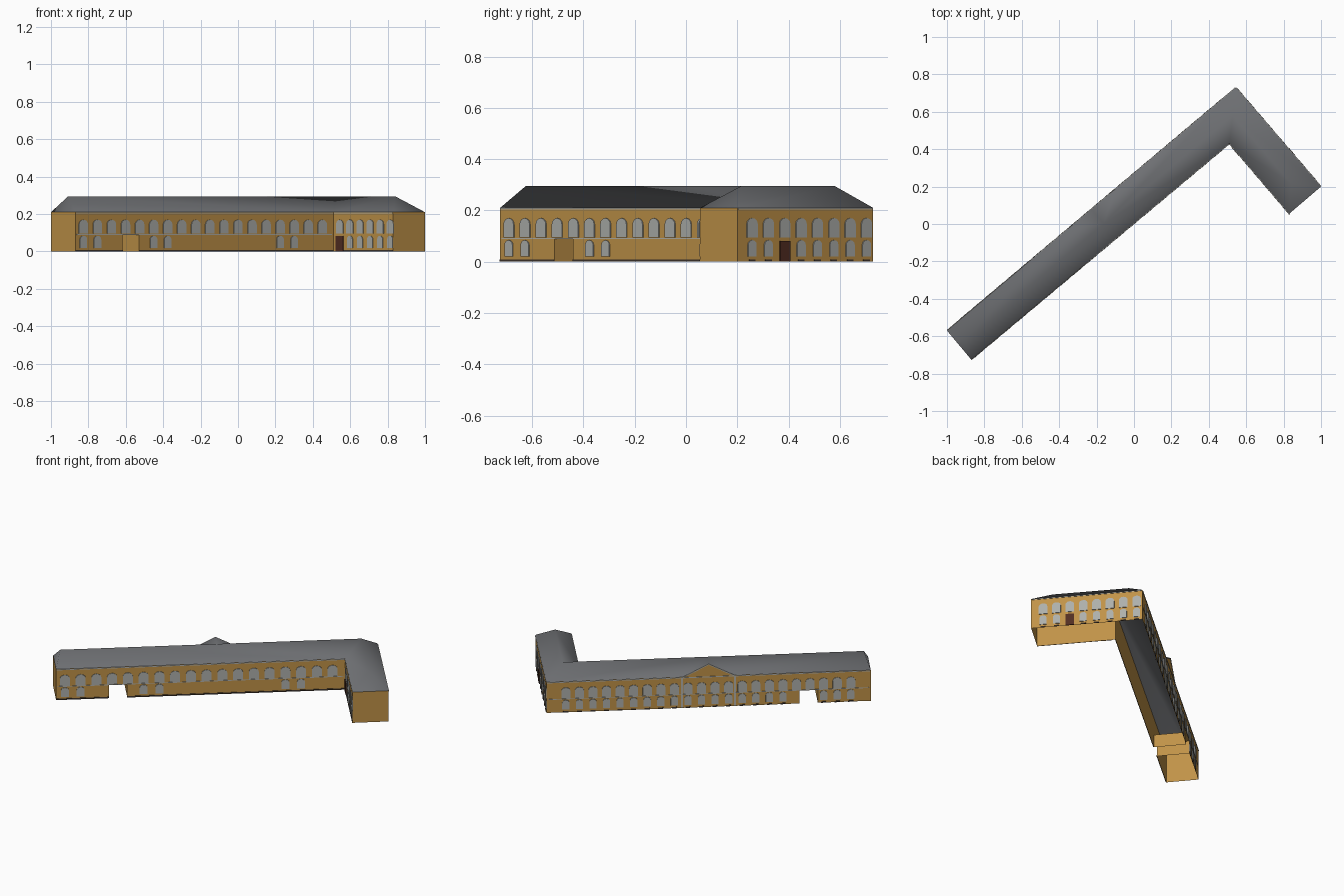
import bpy, bmesh, math
from mathutils import Vector

if "Cube" in bpy.data.objects:
    bpy.data.objects.remove(bpy.data.objects["Cube"])

A, B, C, D, E, F = [Vector((x, y, 0)) for x, y in
    ((-1, -.57), (-.87, -.725), (.51, .43), (.83, .055), (1, .20), (.545, .73))]
EAVE, RIDGE, ARCH = .21, .295, .088
UP = Vector((0, 0, 1))


def material(name, col):
    m = bpy.data.materials.new(name)
    m.diffuse_color = (*col, 1)
    m.use_nodes = True
    m.node_tree.nodes["Principled BSDF"].inputs["Base Color"].default_value = m.diffuse_color
    return m


ochre = material("ochre plaster", (.53, .29, .065))
slate = material("slate roof", (.155, .16, .17))
glass = material("window grey", (.42, .43, .41))
trim = material("pale trim", (.46, .45, .40))
brown = material("door brown", (.085, .027, .016))
dark = material("dark base", (.05, .035, .025))


def mesh_object(name, bm, mat, smooth=False):
    bmesh.ops.remove_doubles(bm, verts=bm.verts, dist=1e-5)
    me = bpy.data.meshes.new(name)
    for f in bm.faces:
        f.smooth = smooth
    bm.to_mesh(me)
    bm.free()
    me.materials.append(mat)
    ob = bpy.data.objects.new(name, me)
    bpy.context.collection.objects.link(ob)
    return ob


def face(bm, pts):
    return bm.faces.new([bm.verts.new(p) for p in pts])


class Wall:
    """Wall plane: s runs along it, z up, o outward."""
    def __init__(self, p, q):
        self.p, self.len = p, (q - p).length
        self.d = (q - p).normalized()
        self.n = self.d.cross(UP)

    def at(self, s, z, o=0):
        return self.p + self.d * s + UP * z + self.n * o


def plate(bm, wall, outline, t=.004):
    # thin raised panel with its rim, no back
    front = [wall.at(s, z, t) for s, z in outline]
    back = [wall.at(s, z) for s, z in outline]
    face(bm, front)
    for i in range(len(outline)):
        j = (i + 1) % len(outline)
        face(bm, (back[i], back[j], front[j], front[i]))


def rect(s0, s1, z0, z1):
    return [(s0, z0), (s1, z0), (s1, z1), (s0, z1)]


def arched(s, w, z0, z1, n=6):
    r, rise = w / 2, w * .4
    arc = [(s + r * math.cos(math.pi * i / n), z1 - rise + rise * math.sin(math.pi * i / n))
           for i in range(n + 1)]
    return [(s - r, z0), (s + r, z0)] + arc


end_w, court, inner, end_e, east, back = [Wall(*w) for w in
    ((A, B), (B, C), (C, D), (D, E), (E, F), (F, A))]
P0, P1 = .33, .443                      # passage, measured from the west end
L = back.len
G, GW = L / 2, .165                     # gable centre and half width

# walls, open below, with a gap for the passage
bm = bmesh.new()
for w in (end_w, inner, end_e, east):
    face(bm, [w.at(s, z) for s, z in rect(0, w.len, 0, EAVE)])
for w, a, b in ((court, P0, P1), (back, L - P1, L - P0)):
    for r in (rect(0, a, 0, EAVE), rect(a, b, ARCH, EAVE), rect(b, w.len, 0, EAVE)):
        face(bm, [w.at(s, z) for s, z in r])
face(bm, [back.at(G - GW, EAVE), back.at(G + GW, EAVE), back.at(G, RIDGE)])
mesh_object("walls", bm, ochre)

# passage lining through the long wing
bm = bmesh.new()
for s in (P0, P1):
    face(bm, [court.at(s, 0), court.at(s, ARCH), back.at(L - s, ARCH), back.at(L - s, 0)])
face(bm, [court.at(P0, ARCH), court.at(P1, ARCH), back.at(L - P1, ARCH), back.at(L - P0, ARCH)])
mesh_object("passage", bm, ochre)

# hipped roof with cross gable
up = lambda p: p + UP * EAVE
K = (C + F) / 2 + UP * RIDGE
W = (A + B) / 2 + court.d * .035 + UP * RIDGE
S = (D + E) / 2 - inner.d * .115 + UP * RIDGE
t = (back.at(G, 0) - W).dot(court.d) / (K - W).dot(court.d)
R = W.lerp(K, t)
g0, g1, apex = back.at(G - GW, EAVE), back.at(G + GW, EAVE), back.at(G, RIDGE)
bm = bmesh.new()
for f in ((up(A), up(B), W), (up(B), up(C), K, R, W), (up(C), up(D), S, K),
          (up(D), up(E), S), (up(E), up(F), K, S), (up(F), g0, R, K),
          (g1, up(A), W, R), (g0, apex, R), (apex, g1, R)):
    face(bm, f)
mesh_object("roof", bm, slate, True)

# windows: (wall, first, spacing, count, width, columns with lower windows)
bm, base, sills = bmesh.new(), bmesh.new(), bmesh.new()
rows = ((court, .055, .098, 18, .062, {0, 1, 5, 6, 14, 15}),
        (inner, .055, .083, 6, .056, {1, 2, 3, 4, 5}),
        (east, .075, .084, 8, .054, {0, 1, 3, 4, 5, 6, 7}),
        (back, .12, .0845, 22, .056, set(range(22))))
for w, s0, step, n, wid, low in rows:
    for i in range(n):
        s = s0 + i * step
        plate(bm, w, arched(s, wid, .095, .170))
        if w is back and L - P1 - .03 < s < L - P0 + .03:
            continue
        if i in low:
            plate(bm, w, arched(s, wid * .8, .02, .084))
        if w in (east, back) and not (w is east and i == 2):
            plate(base, w, rect(s - .016, s + .016, 0, .009), .003)
mesh_object("windows", bm, glass)

# dark base strips on the courtyard sides
for w, a, b in ((court, 0, P0), (court, P1, court.len), (inner, .08, inner.len)):
    plate(base, w, rect(a, b, 0, .009), .003)
mesh_object("base_strips", base, dark)

# doors
bm = bmesh.new()
plate(bm, inner, rect(.025, .085, 0, .082), .005)
plate(bm, east, rect(.243 - .026, .243 + .026, 0, .080), .005)
mesh_object("doors", bm, brown)

# cornices, string course, gable pilasters and raking trim
for w in (court, inner, east, back):
    plate(sills, w, rect(.004, w.len - .004, .203, .209), .003)
for w in (court, back):
    plate(sills, w, rect(.01, w.len - .01, .0885, .093), .002)
for sgn in (-1, 1):
    e = G + sgn * GW
    plate(sills, back, rect(e - .006, e + .006, 0, .209), .003)
    rake = [(e, EAVE), (G, RIDGE), (G, RIDGE - .007), (e - sgn * .014, EAVE)]
    plate(sills, back, rake if sgn > 0 else rake[::-1], .003)
mesh_object("pale_trim", sills, trim)
